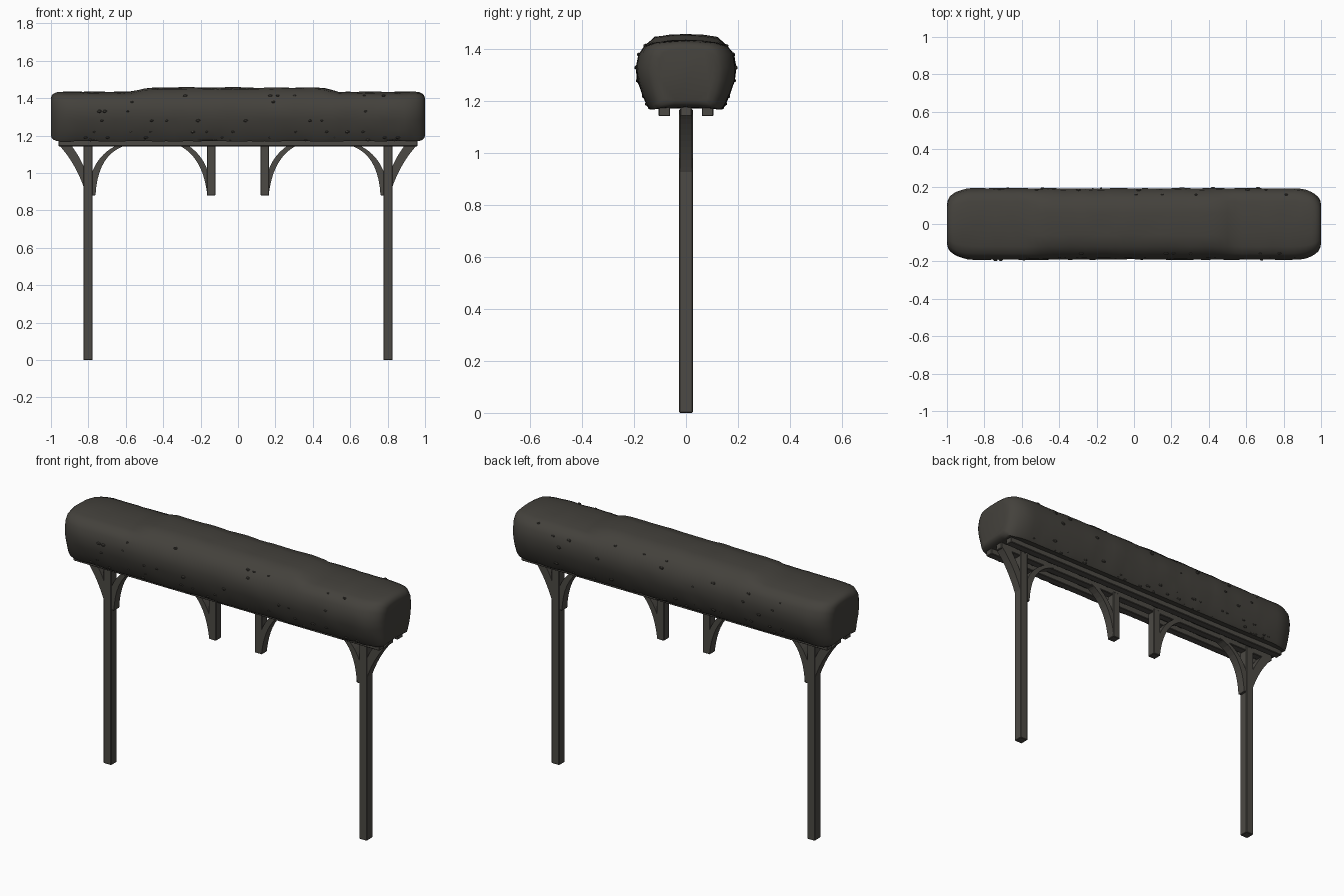
import bpy, bmesh, math, random
from mathutils import Vector, noise

if "Cube" in bpy.data.objects:
    bpy.data.objects.remove(bpy.data.objects["Cube"])

random.seed(4)


def material(name, rgb):
    m = bpy.data.materials.new(name)
    m.diffuse_color = (*rgb, 1)
    m.use_nodes = True
    m.node_tree.nodes["Principled BSDF"].inputs["Base Color"].default_value = m.diffuse_color
    return m


leaf_mat = material("dark hedge", (0.057, 0.053, 0.045))
wood_mat = material("weathered wood", (0.072, 0.067, 0.058))


def finish(bm, name, mat, smooth=False):
    bmesh.ops.recalc_face_normals(bm, faces=bm.faces)
    me = bpy.data.meshes.new(name)
    bm.to_mesh(me)
    bm.free()
    ob = bpy.data.objects.new(name, me)
    bpy.context.collection.objects.link(ob)
    me.materials.append(mat)
    for p in me.polygons:
        p.use_smooth = smooth
    return ob


def box(name, x0, x1, y0, y1, z0, z1):
    bm = bmesh.new()
    bmesh.ops.create_cube(bm, size=1)
    for v in bm.verts:
        v.co = ((x0 + x1) / 2 + v.co.x * (x1 - x0),
                (y0 + y1) / 2 + v.co.y * (y1 - y0),
                (z0 + z1) / 2 + v.co.z * (z1 - z0))
    bmesh.ops.bevel(bm, geom=bm.edges[:], offset=0.003, segments=1, affect='EDGES')
    return finish(bm, name, wood_mat)


def bezier(p0, c, p1, n=10):
    p0, c, p1 = Vector(p0), Vector(c), Vector(p1)
    return [p0 * (1 - t) ** 2 + c * 2 * t * (1 - t) + p1 * t * t
            for t in (i / n for i in range(n + 1))]


def brace(name, x, side, low, high):
    """Curved bracket: a band between two curves, given as (distance from post, z)."""
    bm = bmesh.new()
    rows = []
    for a, b in zip(bezier(*low), bezier(*high)):
        rows.append([bm.verts.new((x + side * p.x, y, p.y))
                     for p, y in ((a, -0.024), (b, -0.024), (b, 0.024), (a, 0.024))])
    for r, s in zip(rows, rows[1:]):
        for i in range(4):
            j = (i + 1) % 4
            bm.faces.new((r[i], r[j], s[j], s[i]))
    bm.faces.new(rows[0])
    bm.faces.new(rows[-1])
    return finish(bm, name, wood_mat)


# Posts, hanging stubs and curved brackets, mirrored left and right
T = 1.15
for s, tag in ((-1, "left"), (1, "right")):
    box("post_" + tag, *sorted((s * 0.777, s * 0.826)), -0.026, 0.026, 0, 1.17)
    box("hanging_stub_" + tag, *sorted((s * 0.121, s * 0.167)), -0.025, 0.025, 0.88, 1.16)
    brace("inner_brace_" + tag, s * 0.78, -s,
          ((0.018, 0.88), (0.03, 1.11), (0.19, T)), ((-0.005, 0.99), (0.03, 1.10), (0.135, T)))
    box("brace_foot_" + tag, *sorted((s * 0.762, s * 0.782)), -0.024, 0.024, 0.88, 1.0)
    brace("outer_brace_" + tag, s * 0.823, s,
          ((0, 0.92), (0.05, 1.06), (0.135, T)), ((0, 1.03), (0.025, 1.09), (0.07, T)))
    brace("stub_brace_" + tag, s * 0.165, s,
          ((0, 0.89), (0.025, 1.09), (0.155, T)), ((0, 1.02), (0.03, 1.10), (0.105, T)))

# Long rails under the hedge
for y, tag in ((-0.083, "front"), (0, "middle"), (0.083, "back")):
    box("rail_" + tag, -0.96, 0.96, y - 0.022, y + 0.022, 1.143, 1.185)

# Hedge: loft a half profile along x, rounding the ends
HALF = [(0.07, 1.174), (0.138, 1.17), (0.15, 1.185), (0.168, 1.23), (0.186, 1.28),
        (0.191, 1.33), (0.182, 1.38), (0.157, 1.414), (0.12, 1.43), (0.06, 1.438)]
RING = HALF + [(0, 1.44)] + [(-y, z) for y, z in reversed(HALF)] + [(0, 1.174)]
ends = [0, 0.005, 0.015, 0.03, 0.05, 0.08, 0.11, 0.14]
xs = [-1 + d for d in ends] + [-0.82 + 0.04 * i for i in range(42)] + [1 - d for d in reversed(ends)]


def inset(d, rx, r):
    k = max(0, 1 - d / rx)
    return r * (1 - math.sqrt(1 - k * k))


bm = bmesh.new()
rings = []
for x in xs:
    d = 1 - abs(x)
    iy, iz = inset(d, 0.14, 0.085), inset(d, 0.05, 0.03)
    hump = min(1, max(0, (0.56 - abs(x + 0.02)) / 0.1))
    ring = []
    for y, z in RING:
        yy = y * (0.19 - iy) / 0.19
        zz = 1.3 + (z - 1.3) * (0.13 - iz) / 0.13
        if z > 1.425:
            zz += 0.017 * hump - 0.005 * (1 - hump)
        p = Vector((x, yy, zz))
        n = noise.noise(p * 14) * 0.004 + noise.noise(p * 40) * 0.002
        out = Vector((0, y, z - 1.3)).normalized()
        ring.append(bm.verts.new(p + out * n))
    rings.append(ring)
n = len(RING)
for a, b in zip(rings, rings[1:]):
    for i in range(n):
        j = (i + 1) % n
        bm.faces.new((a[i], a[j], b[j], b[i]))
bm.faces.new(rings[0])
bm.faces.new(rings[-1])
hedge = finish(bm, "hedge", leaf_mat, True)
bpy.context.view_layer.objects.active = hedge
hedge.select_set(True)
bpy.ops.object.shade_smooth_by_angle(angle=math.radians(50))

# Ragged leaf tufts along the hedge sides and its lower edge
bm = bmesh.new()
for i in range(110):
    if i < 75:
        y, z = random.choice([(0.14, 1.177), (0.15, 1.19), (0.163, 1.22)])
    else:
        y, z = random.choice(HALF[4:8])
    c = Vector((random.uniform(-0.86, 0.86), y * random.choice((-1, 1)), z))
    new = bmesh.ops.create_icosphere(bm, subdivisions=1, radius=random.uniform(0.004, 0.009))
    for v in new["verts"]:
        v.co = Vector((v.co.x * 1.6, v.co.y, v.co.z)) + c
finish(bm, "leaf_tufts", leaf_mat)
